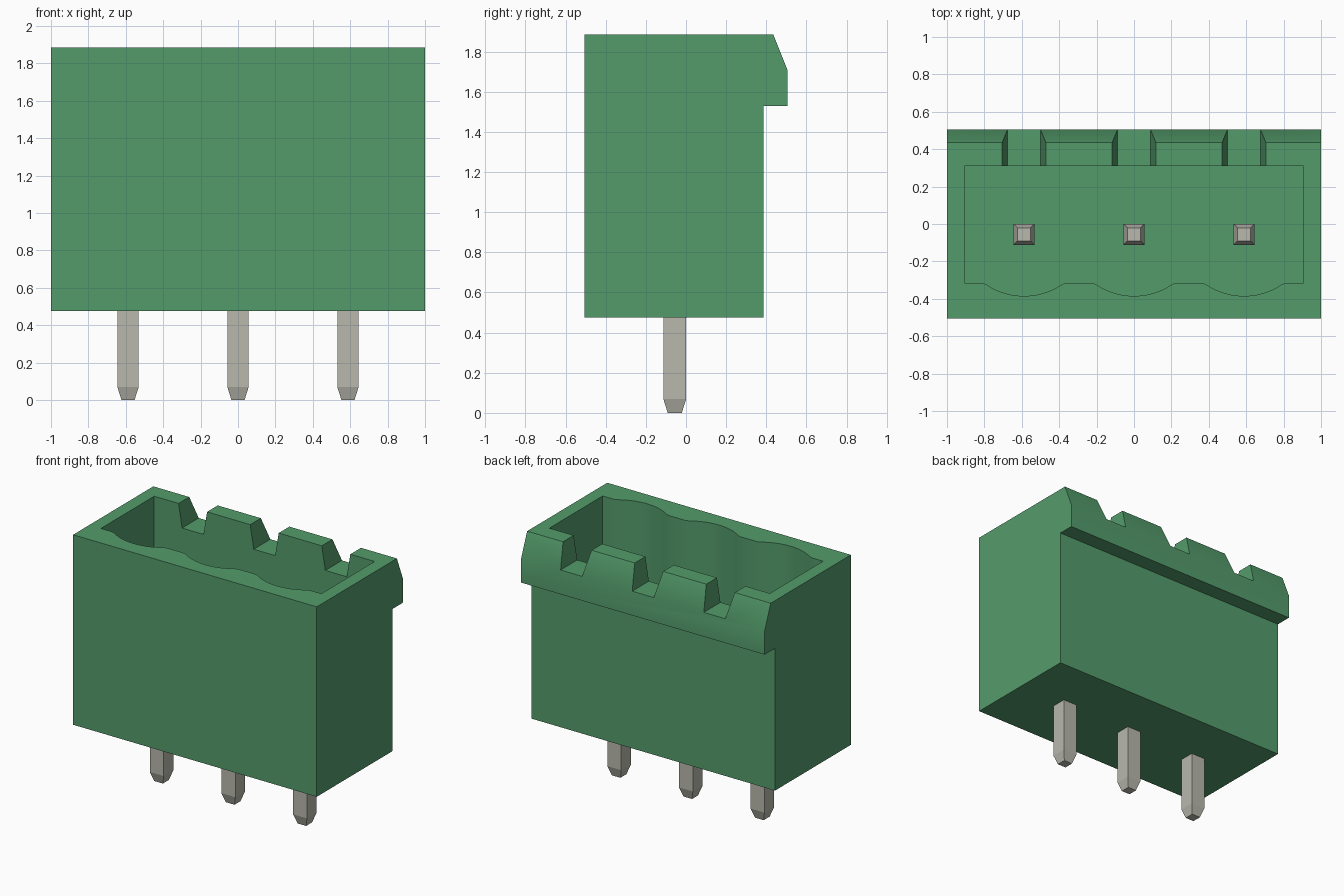
import bpy, bmesh, math
from mathutils import Vector

cube = bpy.data.objects.get("Cube")
if cube:
    bpy.data.objects.remove(cube, do_unlink=True)

PITCH = 0.588                       # spacing of the pins
CENTRES = (-PITCH, 0.0, PITCH)
TOP, BASE = 1.885, 0.475            # housing top and underside
FLOOR = 0.75                        # cavity floor
LIP_Z = 1.71                        # start of lip chamfer, bottom of slots
PIN_Y = -0.056


def material(name, rgb):
    mat = bpy.data.materials.new(name)
    mat.use_nodes = True
    mat.diffuse_color = (*rgb, 1)
    bsdf = mat.node_tree.nodes["Principled BSDF"]
    bsdf.inputs["Base Color"].default_value = (*rgb, 1)
    bsdf.inputs["Roughness"].default_value = 0.6
    return mat


green = material("green plastic", (0.088, 0.33, 0.147))
metal = material("tin metal", (0.48, 0.48, 0.42))


def add_object(name, bm, mat):
    bmesh.ops.recalc_face_normals(bm, faces=bm.faces)
    mesh = bpy.data.meshes.new(name)
    bm.to_mesh(mesh)
    bm.free()
    mesh.materials.append(mat)
    obj = bpy.data.objects.new(name, mesh)
    bpy.context.collection.objects.link(obj)
    return obj


def prism(name, points, direction, mat):
    """Extrude a closed outline of 3D points along a direction."""
    bm = bmesh.new()
    face = bm.faces.new([bm.verts.new(p) for p in points])
    ext = bmesh.ops.extrude_face_region(bm, geom=[face])
    moved = [v for v in ext["geom"] if isinstance(v, bmesh.types.BMVert)]
    bmesh.ops.translate(bm, vec=Vector(direction), verts=moved)
    return add_object(name, bm, mat)


def activate(obj):
    bpy.ops.object.select_all(action="DESELECT")
    obj.select_set(True)
    bpy.context.view_layer.objects.active = obj


def cut(target, cutter):
    cutter.hide_render = True
    mod = target.modifiers.new("cut", "BOOLEAN")
    mod.operation = "DIFFERENCE"
    mod.solver = "EXACT"
    mod.object = cutter
    activate(target)
    bpy.ops.object.modifier_apply(modifier=mod.name)
    bpy.data.objects.remove(cutter, do_unlink=True)


# Housing: side profile with the chamfered rear lip
side = [(-0.505, BASE), (0.385, BASE), (0.385, 1.53), (0.505, 1.53),
        (0.505, LIP_Z), (0.435, TOP), (-0.505, TOP)]
housing = prism("housing", [(-1, y, z) for y, z in side], (2, 0, 0), green)

# Cavity outline: rectangle with three shallow scallops in the front wall
FRONT, SAG, R = -0.315, 0.07, 0.36
outline = [(-0.905, 0.31), (-0.905, FRONT)]
for cx in CENTRES:
    arc = [(-0.235, 0), (-0.217, 0.0025)]
    for i in range(17):
        dx = -0.2 + 0.4 * i / 16
        arc.append((dx, SAG - R + math.sqrt(R * R - dx * dx)))
    arc += [(0.217, 0.0025), (0.235, 0)]
    outline += [(cx + dx, FRONT - d) for dx, d in arc]
outline += [(0.905, FRONT), (0.905, 0.31)]
cut(housing, prism("cavity_cutter", [(x, y, FLOOR) for x, y in outline],
                   (0, 0, 1.5), green))

# Tapered coding slots through the rear wall
DEPTH = TOP - LIP_Z
for cx in CENTRES:
    wide = 0.088 + 0.029 * (DEPTH + 0.1) / DEPTH
    slot = [(-0.088, LIP_Z), (0.088, LIP_Z), (wide, TOP + 0.1), (-wide, TOP + 0.1)]
    cut(housing, prism("slot_cutter", [(cx + x, 0.2, z) for x, z in slot],
                       (0, 0.5, 0), green))

activate(housing)
bpy.ops.object.shade_smooth_by_angle(angle=math.radians(25))

# Square pins with tapered tips at both ends
PIN_TOP = 1.5
RINGS = [(0.0, 0.035), (0.07, 0.057), (PIN_TOP - 0.07, 0.057), (PIN_TOP, 0.035)]
for name, cx in zip(("right_pin", "middle_pin", "left_pin"), CENTRES):
    bm = bmesh.new()
    rings = [[bm.verts.new((cx + sx * h, PIN_Y + sy * h, z))
              for sx, sy in ((-1, -1), (1, -1), (1, 1), (-1, 1))]
             for z, h in RINGS]
    for low, high in zip(rings, rings[1:]):
        for i in range(4):
            j = (i + 1) % 4
            bm.faces.new((low[i], low[j], high[j], high[i]))
    bm.faces.new(rings[0][::-1])
    bm.faces.new(rings[-1])
    add_object(name, bm, metal)
